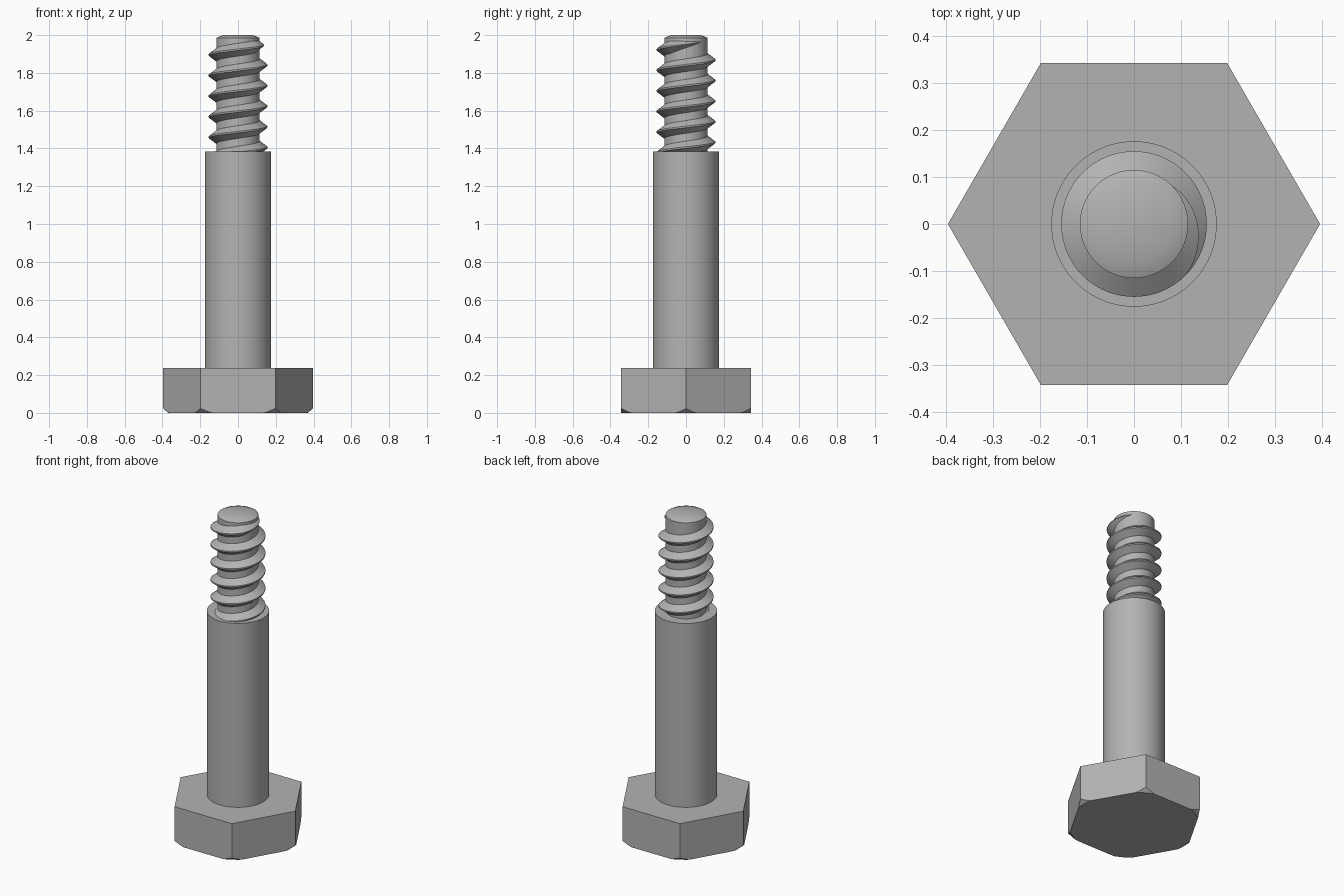
import bpy
import bmesh
from math import cos, sin, pi, radians, floor

cube = bpy.data.objects.get("Cube")
if cube:
    bpy.data.objects.remove(cube)

steel = bpy.data.materials.new("grey_steel")
steel.use_nodes = True
GREY = (0.45, 0.45, 0.45, 1)
steel.diffuse_color = GREY
steel.node_tree.nodes["Principled BSDF"].inputs["Base Color"].default_value = GREY


def finish(name, bm, angle=30):
    """Turn a bmesh into a named, smooth-shaded object."""
    bmesh.ops.remove_doubles(bm, verts=bm.verts, dist=1e-5)
    bmesh.ops.recalc_face_normals(bm, faces=bm.faces)
    mesh = bpy.data.meshes.new(name)
    bm.to_mesh(mesh)
    bm.free()
    mesh.materials.append(steel)
    obj = bpy.data.objects.new(name, mesh)
    bpy.context.collection.objects.link(obj)
    bpy.ops.object.select_all(action="DESELECT")
    obj.select_set(True)
    bpy.context.view_layer.objects.active = obj
    bpy.ops.object.shade_smooth_by_angle(angle=radians(angle))
    return obj


def skin(bm, rings, closed):
    """Bridge point rings with quads and cap both ends."""
    loops = [[bm.verts.new(p) for p in ring] for ring in rings]
    n = len(loops[0])
    for a, b in zip(loops, loops[1:]):
        for i in range(n):
            j = (i + 1) % n
            bm.faces.new((a[i], a[j], b[j], b[i]))
    if closed:
        bm.faces.new(loops[0][::-1])
        bm.faces.new(loops[-1])


def lathe(name, profile, segments=96):
    bm = bmesh.new()
    turn = [2 * pi * i / segments for i in range(segments)]
    skin(bm, [[(r * cos(t), r * sin(t), z) for t in turn] for r, z in profile], True)
    return finish(name, bm)


# Hexagonal head, its lower corners trimmed by a cone
CORNER, TRIM, HEAD_TOP = 0.396, 0.37, 0.237
SEG = 96
bm = bmesh.new()
rings = [[], [], []]
for i in range(SEG):
    t = 2 * pi * i / SEG
    r = CORNER * cos(pi / 6) / cos(t % (pi / 3) - pi / 6)
    low = min(r, TRIM)
    for ring, rad, z in zip(rings, (low, r, r), (0, (r - low) * 0.9, HEAD_TOP)):
        ring.append((rad * cos(t), rad * sin(t), z))
skin(bm, rings, True)
bmesh.ops.remove_doubles(bm, verts=bm.verts, dist=1e-5)
bmesh.ops.dissolve_limit(bm, angle_limit=radians(0.5), verts=bm.verts, edges=bm.edges)
finish("hex_head", bm)

# Plain shank and threaded core with a chamfered tip
SHANK_TOP = 1.385
lathe("shank", [(0.176, HEAD_TOP), (0.176, SHANK_TOP)])
lathe("thread_core", [(0.115, SHANK_TOP), (0.115, 1.985), (0.08, 2)])

# Right-handed helical ridge, fading into the core near the tip
PITCH, STEPS = 0.109, 72
ROOT, CREST, HALF, FLAT = 0.112, 0.155, 0.036, 0.004
END, FADE = radians(50), radians(95)
CREST_Z = 1.95
turns = floor((CREST_Z - SHANK_TOP) / PITCH) + 1
count = turns * STEPS
bm = bmesh.new()
rings = []
for i in range(count + 1):
    t = END - 2 * pi * (count - i) / STEPS
    z = CREST_Z + PITCH * t / (2 * pi)
    k = min(1, (END - t) / FADE + 0.01)
    crest = ROOT + (CREST - ROOT) * k
    section = ((ROOT, -HALF * k), (crest, -FLAT * k), (crest, FLAT * k), (ROOT, HALF * k))
    rings.append([(r * cos(t), r * sin(t), max(z + dz, SHANK_TOP - 0.02)) for r, dz in section])
skin(bm, rings, True)
finish("thread_ridge", bm)
